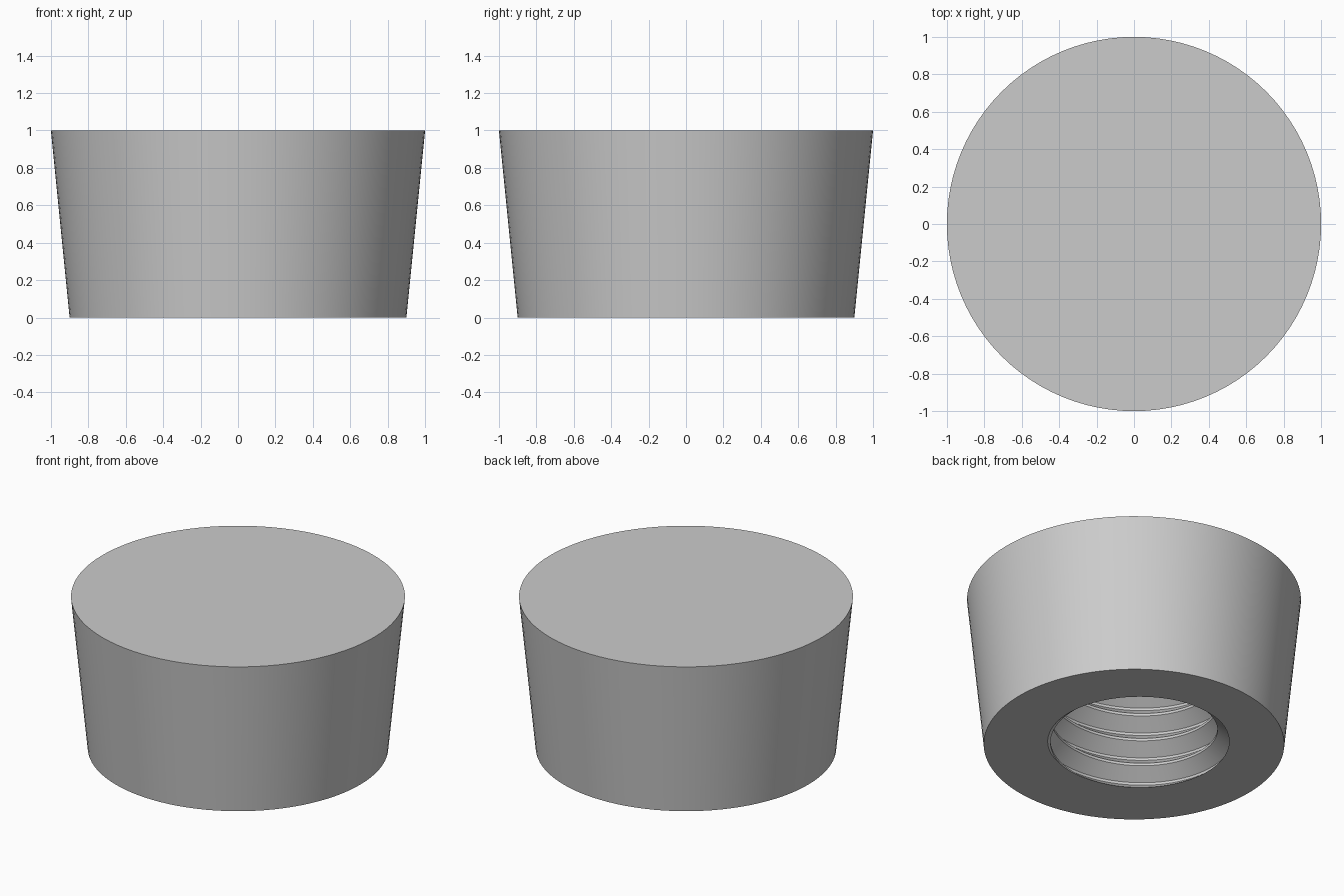
import bpy, bmesh, math

cube = bpy.data.objects.get("Cube")
if cube:
    bpy.data.objects.remove(cube, do_unlink=True)

SEGMENTS = 96
BOTTOM_R, TOP_R, HEIGHT = 0.9, 1.0, 1.0
HOLE_DEPTH, PITCH, START = 0.8, 0.172, math.radians(95)
# One thread turn: (fraction of pitch, radius), crest flat then root flat
THREAD = [(0.0, 0.5), (0.1, 0.5), (0.5, 0.585), (0.6, 0.585), (1.0, 0.5)]
ROOT = 0.55


def thread_radius(phase):
    phase %= 1.0
    for (p0, r0), (p1, r1) in zip(THREAD, THREAD[1:]):
        if phase <= p1:
            return r0 + (r1 - r0) * (phase - p0) / (p1 - p0)


def on_circle(radius, angle, z):
    return radius * math.cos(angle), radius * math.sin(angle), z


bm = bmesh.new()
angles = [2 * math.pi * i / SEGMENTS for i in range(SEGMENTS)]
hole_verts = {}


def hole_vert(col, turn, phase):
    """Vertex on the helix, clamped to the mouth and the end of the hole."""
    angle = 2 * math.pi * col / SEGMENTS
    lead = (angle - START) / (2 * math.pi) - ROOT
    z = min(max((lead + turn + phase) * PITCH, 0.0), HOLE_DEPTH)
    key = (col % SEGMENTS, round(z, 5))
    if key not in hole_verts:
        r = thread_radius(z / PITCH - lead)
        hole_verts[key] = bm.verts.new(on_circle(r, angle, z))
    return hole_verts[key]


def add_face(verts):
    unique = list(dict.fromkeys(verts))
    if len(unique) > 2:
        bm.faces.new(unique)


# Threaded wall of the hole
rows = [(t, p) for t in range(-2, 9) for p, r in THREAD[:-1]]
for i in range(SEGMENTS):
    for a, b in zip(rows, rows[1:]):
        add_face([hole_vert(i, *a), hole_vert(i + 1, *a),
                  hole_vert(i + 1, *b), hole_vert(i, *b)])

# Tapered outside, underside ring, top and hole end
low = [bm.verts.new(on_circle(BOTTOM_R, a, 0)) for a in angles]
high = [bm.verts.new(on_circle(TOP_R, a, HEIGHT)) for a in angles]
mouth = [hole_verts[i, 0.0] for i in range(SEGMENTS)]
end = [hole_verts[i, HOLE_DEPTH] for i in range(SEGMENTS)]
for i in range(SEGMENTS):
    j = (i + 1) % SEGMENTS
    add_face([low[i], low[j], high[j], high[i]])
    add_face([mouth[i], mouth[j], low[j], low[i]])
bm.faces.new(high)
bm.faces.new(end)
bmesh.ops.recalc_face_normals(bm, faces=bm.faces[:])

mesh = bpy.data.meshes.new("threaded_cap")
bm.to_mesh(mesh)
bm.free()
cap = bpy.data.objects.new("threaded_cap", mesh)
bpy.context.collection.objects.link(cap)

# Plain grey finish
grey = bpy.data.materials.new("light_grey")
grey.use_nodes = True
colour = (0.6, 0.6, 0.6, 1.0)
grey.diffuse_color = colour
grey.node_tree.nodes["Principled BSDF"].inputs["Base Color"].default_value = colour
mesh.materials.append(grey)

bpy.ops.object.select_all(action='DESELECT')
cap.select_set(True)
bpy.context.view_layer.objects.active = cap
bpy.ops.object.shade_smooth_by_angle(angle=math.radians(25))
